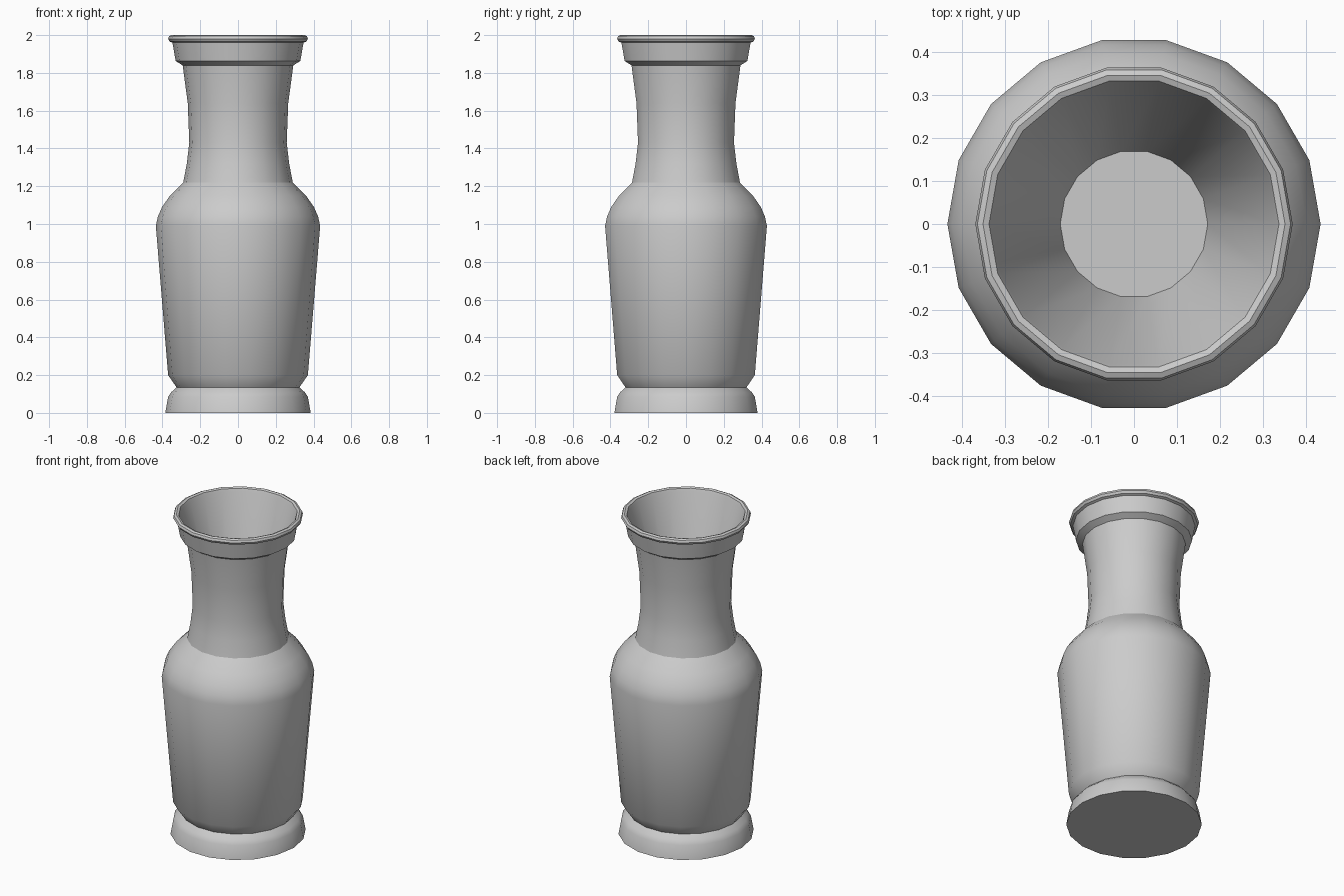
import bpy, bmesh, math

if "Cube" in bpy.data.objects:
    bpy.data.objects.remove(bpy.data.objects["Cube"])

SIDES = 18

# half-section of the vase as (radius, height): foot, body, neck, lip, inside
profile = [
    (0.385, 0.0), (0.37, 0.085), (0.353, 0.11), (0.325, 0.135),   # foot
    (0.37, 0.20), (0.435, 0.99),                                  # body
    (0.424, 1.04), (0.402, 1.09), (0.36, 1.15), (0.29, 1.22),     # shoulder
    (0.271, 1.32), (0.258, 1.43), (0.266, 1.64), (0.293, 1.84),   # neck
    (0.33, 1.863), (0.347, 1.96),                                 # collar
    (0.362, 1.966), (0.37, 1.98), (0.365, 1.994), (0.352, 2.0),   # rolled lip
    (0.338, 1.995), (0.332, 1.98),
    (0.172, 1.43),                                                # inside cone
]

bm = bmesh.new()
rings = []
for r, z in profile:
    rings.append([bm.verts.new((r * math.cos(2 * math.pi * i / SIDES),
                                r * math.sin(2 * math.pi * i / SIDES), z))
                  for i in range(SIDES)])
for low, high in zip(rings, rings[1:]):
    for i in range(SIDES):
        j = (i + 1) % SIDES
        bm.faces.new((low[i], low[j], high[j], high[i]))

# underside and inner floor
bm.faces.new(rings[0][::-1])
bm.faces.new(rings[-1])
bmesh.ops.recalc_face_normals(bm, faces=bm.faces)

mesh = bpy.data.meshes.new("vase")
bm.to_mesh(mesh)
bm.free()
vase = bpy.data.objects.new("vase", mesh)
bpy.context.collection.objects.link(vase)
bpy.context.view_layer.objects.active = vase
vase.select_set(True)
bpy.ops.object.shade_smooth_by_angle(angle=math.radians(32))
